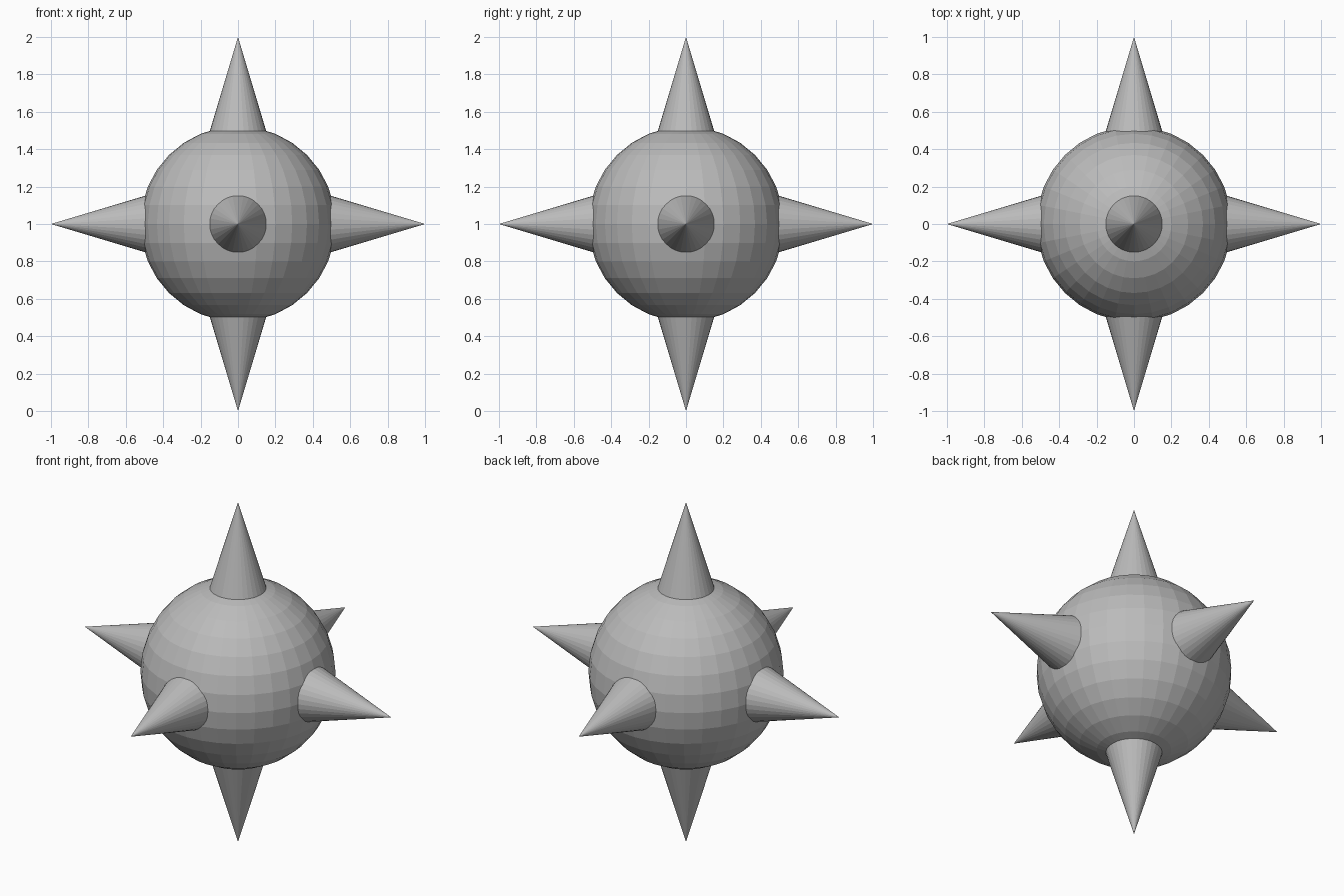
import bpy
from mathutils import Vector

if "Cube" in bpy.data.objects:
    bpy.data.objects.remove(bpy.data.objects["Cube"])

CENTRE = Vector((0, 0, 1))
BALL_R = 0.522
BASE = 0.45          # spike base, hidden inside the ball
SLOPE = 0.3          # spike radius per unit of length

grey = bpy.data.materials.new("grey")
grey.diffuse_color = (0.5, 0.5, 0.5, 1)
grey.use_nodes = True
grey.node_tree.nodes["Principled BSDF"].inputs["Base Color"].default_value = grey.diffuse_color


def finish(name):
    ob = bpy.context.object
    ob.name = name
    ob.data.materials.append(grey)


# Faceted ball
bpy.ops.mesh.primitive_uv_sphere_add(segments=32, ring_count=16, radius=BALL_R, location=CENTRE)
finish("ball")

# Six spikes along the axes
directions = {
    "right": (1, 0, 0), "left": (-1, 0, 0),
    "back": (0, 1, 0), "front": (0, -1, 0),
    "top": (0, 0, 1), "bottom": (0, 0, -1),
}
length = 1 - BASE
for side, d in directions.items():
    d = Vector(d)
    bpy.ops.mesh.primitive_cone_add(
        vertices=32, radius1=SLOPE * length, radius2=0, depth=length,
        end_fill_type='NOTHING',
        location=CENTRE + d * (BASE + length / 2),
        rotation=d.to_track_quat('Z', 'Y').to_euler())
    finish(side + "_spike")
